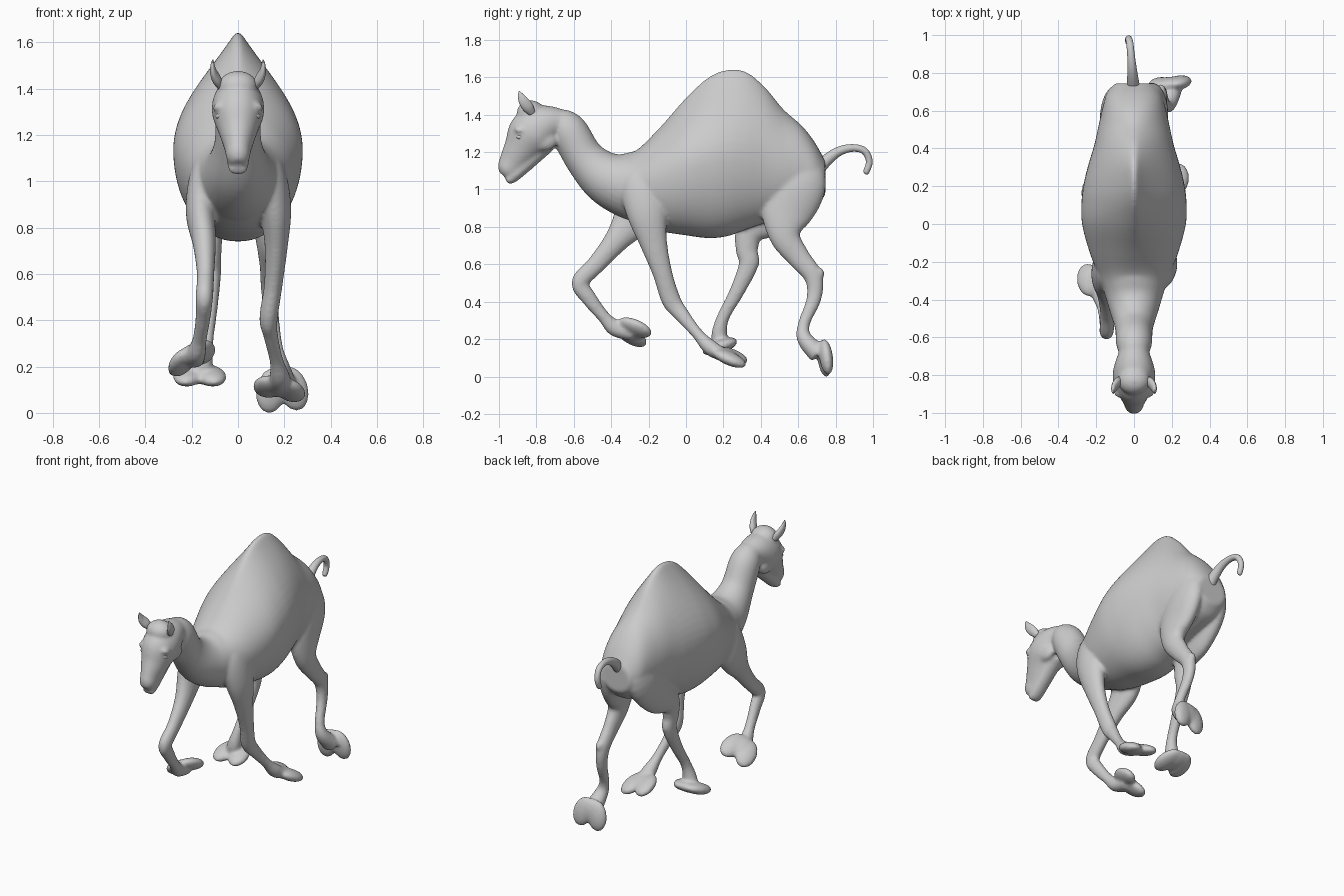
import bpy, bmesh, math
from mathutils import Vector, Matrix

SIDES = 28


def spline(rows, steps=6):
    """Catmull-Rom through rows of numbers."""
    out = []
    for i in range(len(rows) - 1):
        a, b, c, d = (rows[min(max(i + k, 0), len(rows) - 1)] for k in (-1, 0, 1, 2))
        for s in range(steps):
            t = s / steps
            out.append([0.5 * (2 * q + (r - p) * t + (2 * p - 5 * q + 4 * r - u) * t * t
                        + (3 * q - p - 3 * r + u) * t ** 3) for p, q, r, u in zip(a, b, c, d)])
    return out + [list(rows[-1])]


def skin(bm, rings):
    """Bridge rings of points and close both ends."""
    loops = [[bm.verts.new(p) for p in ring] for ring in rings]
    faces = [bm.faces.new(loops[0]), bm.faces.new(loops[-1])]
    for a, b in zip(loops, loops[1:]):
        for i in range(len(a)):
            j = (i + 1) % len(a)
            faces.append(bm.faces.new((a[i], a[j], b[j], b[i])))
    bmesh.ops.recalc_face_normals(bm, faces=faces)


def limb(bm, rows):
    """Tube through (x, y, z, sideways radius, fore-aft radius)."""
    rows = spline(rows)
    pts = [Vector(r[:3]) for r in rows]
    rings = []
    for i, r in enumerate(rows):
        t = (pts[min(i + 1, len(pts) - 1)] - pts[max(i - 1, 0)]).normalized()
        side = (Vector((1, 0, 0)) - t * t.x).normalized()
        fore = t.cross(side)
        rings.append([pts[i] + side * r[3] * math.cos(a) + fore * r[4] * math.sin(a)
                      for a in (k * math.tau / SIDES for k in range(SIDES))])
    skin(bm, rings)


def ball(bm, loc, size, rot=Matrix.Identity(4)):
    m = Matrix.Translation(loc) @ rot @ Matrix.Diagonal((*size, 1))
    bmesh.ops.create_uvsphere(bm, u_segments=24, v_segments=14, radius=1, matrix=m)


def foot(bm, loc, toe, side=(1, 0, 0)):
    """Broad two-toed pad, splayed like a heart."""
    toe = Vector(toe).normalized()
    side = Vector(side)
    side = (side - toe * side.dot(toe)).normalized()
    frame = Matrix((side, toe, side.cross(toe))).transposed().to_4x4()
    ball(bm, Vector(loc) - toe * 0.02, (0.085, 0.08, 0.036), frame)
    for s in (-1, 1):
        ball(bm, Vector(loc) + side * s * 0.048, (0.066, 0.1, 0.036),
             frame @ Matrix.Rotation(-s * 0.22, 4, 'Z'))


def finish(bm, name):
    me = bpy.data.meshes.new(name)
    bm.to_mesh(me)
    bm.free()
    me.polygons.foreach_set("use_smooth", [True] * len(me.polygons))
    ob = bpy.data.objects.new(name, me)
    bpy.context.collection.objects.link(ob)
    return ob


body = bmesh.new()

# trunk with hump: y, top, bottom, half width, height of widest point, hump pinch
trunk = [(-0.40, 1.18, 0.92, 0.14, 1.04, 1.0),
         (-0.28, 1.20, 0.83, 0.185, 1.03, 1.0),
         (-0.15, 1.32, 0.78, 0.235, 1.06, 1.4),
         (0.00, 1.49, 0.755, 0.275, 1.12, 2.2),
         (0.12, 1.60, 0.74, 0.278, 1.15, 2.9),
         (0.22, 1.64, 0.75, 0.265, 1.16, 3.1),
         (0.32, 1.63, 0.785, 0.24, 1.16, 2.9),
         (0.42, 1.55, 0.82, 0.21, 1.15, 2.2),
         (0.52, 1.43, 0.85, 0.188, 1.13, 1.6),
         (0.62, 1.34, 0.88, 0.165, 1.11, 1.1),
         (0.69, 1.25, 0.91, 0.145, 1.08, 1.0),
         (0.745, 1.15, 0.97, 0.10, 1.06, 1.0)]
rings = []
for y, top, bot, w, zc, p in spline(trunk):
    ring = []
    crest = 0.055
    for k in range(64):
        a = k * math.tau / 64
        c, s = math.cos(a), math.sin(a)
        if s > 0:      # pinched flank plus a rounded crest
            x = (w - crest) * abs(c) ** p + crest * abs(c) ** 0.8
            z = zc + s * (top - zc)
        else:
            x = w * abs(c) ** 0.9
            z = zc + s * (zc - bot)
        ring.append((math.copysign(x, c), y, z))
    rings.append(ring)
skin(body, rings)

# neck
limb(body, [(0, -0.70, 1.37, .07, .07), (0, -0.63, 1.315, .095, .10), (0, -0.54, 1.165, .102, .108),
            (0, -0.42, 1.06, .14, .145), (0, -0.27, 1.02, .18, .19), (0, -0.1, 1.02, .18, .2)])
# head
limb(body, [(0, -0.65, 1.365, .07, .065), (0, -0.75, 1.345, .105, .11), (0, -0.825, 1.295, .112, .13),
            (0, -0.885, 1.21, .082, .095), (0, -0.93, 1.14, .058, .074), (0, -0.958, 1.1, .05, .058),
            (0, -0.975, 1.075, .03, .03)])
# lower jaw and crown
limb(body, [(0, -.74, 1.25, .06, .05), (0, -.85, 1.14, .05, .04), (0, -.93, 1.065, .045, .032),
            (0, -.96, 1.045, .035, .018)])
ball(body, (0, -.83, 1.41), (.085, .075, .067))
for s in (-1, 1):
    # brows, cheeks and nostril bumps
    ball(body, (s * 0.08, -0.888, 1.325), (.032, .032, .018), Matrix.Rotation(s * 0.5, 4, 'Y'))
    ball(body, (s * 0.06, -0.76, 1.26), (.035, .07, .055))
    ball(body, (s * 0.022, -0.968, 1.14), (.02, .018, .028))

# front right leg, trailing
limb(body, [(.08, -.23, 1.14, .06, .07), (.125, -.23, 1.03, .08, .12), (.16, -.21, .88, .07, .11),
            (.165, -.175, .72, .05, .075), (.152, -.125, .55, .04, .053), (.132, -.08, .41, .04, .052),
            (.14, -.03, .34, .032, .042), (.165, .06, .23, .03, .031), (.18, .13, .155, .045, .042),
            (.18, .21, .11, .055, .035)])
foot(body, (.178, .235, .105), (0, 1, -.4), (1, 0, -.2))
# front left leg, folded forward
limb(body, [(-.08, -.2, 1.14, .06, .07), (-.125, -.22, 1.03, .08, .12), (-.16, -.27, .87, .066, .115),
            (-.145, -.37, .73, .05, .068), (-.14, -.48, .6, .038, .05), (-.145, -.565, .505, .038, .048),
            (-.15, -.52, .42, .033, .042), (-.165, -.44, .32, .031, .034), (-.18, -.38, .26, .042, .045),
            (-.2, -.29, .225, .055, .035)])
foot(body, (-.2, -.285, .24), (0, 1, -.5), (.8, 0, .5))
# hind right leg, pushed back
limb(body, [(.06, .6, 1.2, .06, .09), (.1, .605, 1.04, .075, .145), (.115, .54, .88, .066, .14),
            (.13, .53, .75, .054, .085), (.135, .6, .64, .042, .062), (.138, .68, .535, .039, .05),
            (.145, .685, .42, .032, .04), (.165, .63, .28, .03, .032), (.182, .635, .2, .042, .042),
            (.195, .71, .12, .06, .055)])
ball(body, (.142, .712, .55), (.026, .028, .035))
foot(body, (.19, .745, .1), (.08, .12, -1), (1, .1, 0))
# hind left leg, reaching forward
limb(body, [(-.06, .6, 1.2, .06, .09), (-.1, .59, 1.04, .075, .145), (-.115, .47, .89, .066, .135),
            (-.118, .345, .78, .053, .08), (-.115, .325, .68, .043, .06), (-.112, .335, .6, .039, .053),
            (-.12, .27, .45, .032, .04), (-.135, .2, .32, .03, .034), (-.15, .178, .23, .042, .042),
            (-.165, .185, .17, .05, .045)])
ball(body, (-.112, .368, .615), (.026, .028, .035))
foot(body, (-.165, .18, .16), (0, -1, -.35))

# fuse everything into one smooth skin
ob = finish(body, "body")
rm = ob.modifiers.new("fuse", 'REMESH')
rm.mode = 'VOXEL'
rm.voxel_size = 0.009
rm.use_smooth_shade = True
sm = ob.modifiers.new("soften", 'SMOOTH')
sm.factor = 0.5
sm.iterations = 12

# tail
bm = bmesh.new()
limb(bm, [(0, .68, 1.08, .04, .04), (-.005, .75, 1.155, .032, .032), (-.01, .82, 1.205, .025, .025),
          (-.016, .895, 1.222, .02, .02), (-.022, .955, 1.205, .019, .019),
          (-.028, .98, 1.15, .018, .018), (-.03, .964, 1.095, .016, .016), (-.03, .958, 1.083, .006, .006)])
finish(bm, "tail")

# ears and eyes
for s, tag in ((-1, "left"), (1, "right")):
    bm = bmesh.new()
    limb(bm, [(s * .075, -.825, 1.41, .016, .02), (s * .092, -.845, 1.44, .02, .03),
              (s * .106, -.868, 1.472, .015, .027), (s * .11, -.885, 1.505, .008, .015),
              (s * .108, -.892, 1.525, .002, .003)])
    finish(bm, tag + "_ear")
    bm = bmesh.new()
    ball(bm, (s * .074, -.885, 1.285), (.024, .026, .016), Matrix.Rotation(s * 0.4, 4, 'Y'))
    finish(bm, tag + "_eye")
